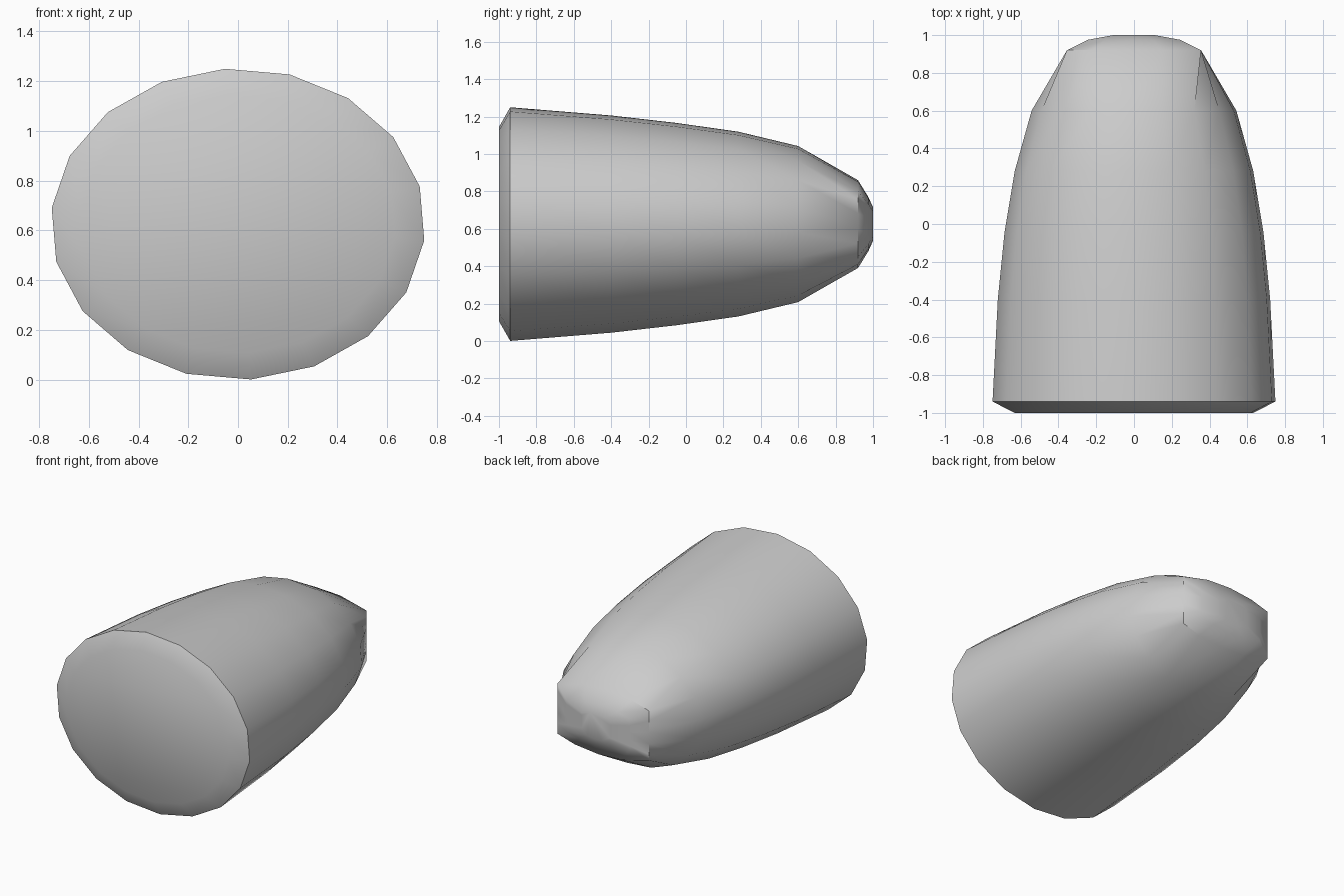
import bpy, bmesh
from math import sin, cos, radians

cube = bpy.data.objects.get("Cube")
if cube:
    bpy.data.objects.remove(cube, do_unlink=True)

SIDES = 18
CENTRE_Z = 0.625
CORNER = 48  # angle of the four corners on the squared-off rear

# One plain grey for the whole body
grey = bpy.data.materials.new("plain_grey")
grey.use_nodes = True
colour = (0.6, 0.6, 0.6, 1)
grey.diffuse_color = colour
grey.node_tree.nodes["Principled BSDF"].inputs["Base Color"].default_value = colour


def section(y, half_width, half_height, side=None):
    """Oval ring; with side given, the oval is cut off flat at x = +-side."""
    points = []
    for i in range(SIDES):
        angle = (94 - i * 360 / SIDES) % 360
        if side:
            # move the nearest points onto the corners
            for corner in (CORNER, 180 - CORNER, 180 + CORNER, 360 - CORNER):
                if abs(angle - corner) < 8:
                    angle = corner
        a = radians(angle)
        x, z = half_width * cos(a), half_height * sin(a)
        if side:
            x = max(-side, min(side, x))
        points.append((x, y, CENTRE_Z + z))
    return points


# Front bevel, tapering shell, squared rear edge and shallow rear dome
sections = [
    section(-1.0, 0.635, 0.52),
    section(-0.94, 0.753, 0.626),
    section(-0.4, 0.725, 0.582),
    section(-0.05, 0.69, 0.542),
    section(0.28, 0.635, 0.495),
    section(0.6, 0.545, 0.418),
    section(0.92, 0.54, 0.235, 0.355),
    section(0.975, 0.37, 0.145, 0.245),
    section(1.0, 0.17, 0.09, 0.11),
]

bm = bmesh.new()
rings = [[bm.verts.new(p) for p in points] for points in sections]
for a, b in zip(rings, rings[1:]):
    for i in range(SIDES):
        j = (i + 1) % SIDES
        bm.faces.new((a[i], a[j], b[j], b[i]))
bm.faces.new(rings[0])
bm.faces.new(rings[-1])
bmesh.ops.recalc_face_normals(bm, faces=bm.faces)

mesh = bpy.data.meshes.new("tapered_shell")
bm.to_mesh(mesh)
bm.free()
mesh.materials.append(grey)
shell = bpy.data.objects.new("tapered_shell", mesh)
bpy.context.collection.objects.link(shell)

# Soft shading with crisp front rim and rear corners
bpy.ops.object.select_all(action="DESELECT")
shell.select_set(True)
bpy.context.view_layer.objects.active = shell
bpy.ops.object.shade_smooth_by_angle(angle=radians(35))
